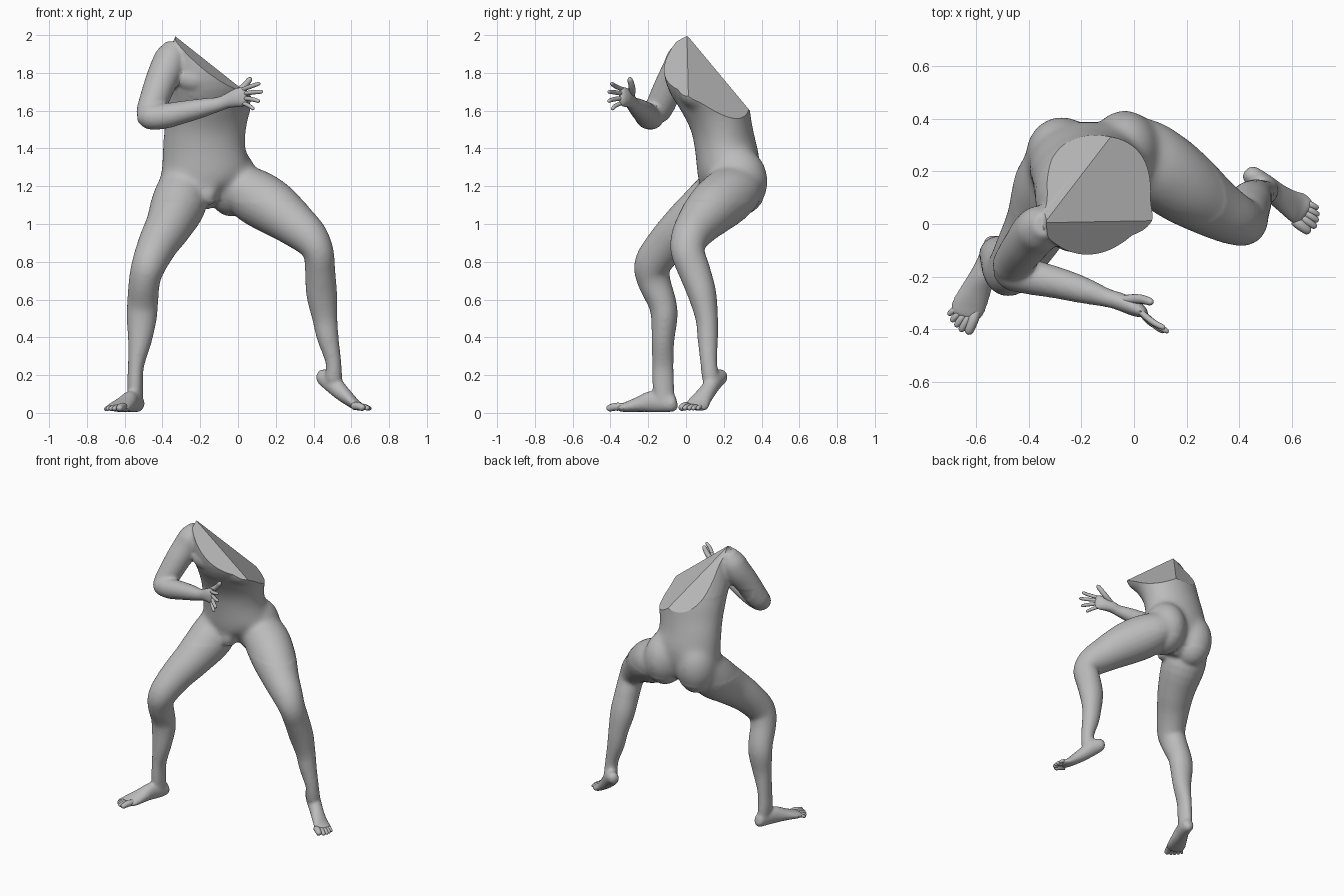
import bpy, bmesh, math
from mathutils import Vector, Matrix

if "Cube" in bpy.data.objects:
    bpy.data.objects.remove(bpy.data.objects["Cube"])

grey = bpy.data.materials.new("stone grey")
grey.use_nodes = True
grey.diffuse_color = (0.5, 0.5, 0.5, 1)
grey.node_tree.nodes["Principled BSDF"].inputs["Base Color"].default_value = (0.5, 0.5, 0.5, 1)
X, Y, Z = Vector((1, 0, 0)), Vector((0, 1, 0)), Vector((0, 0, 1))


def spline(pts, steps=4):
    """Smooth the list of ring values with a Catmull-Rom curve."""
    out = []
    for i in range(len(pts) - 1):
        p0, p1, p2, p3 = pts[max(i - 1, 0)], pts[i], pts[i + 1], pts[min(i + 2, len(pts) - 1)]
        for s in range(steps):
            t = s / steps
            out.append([0.5 * (2 * b + (c - a) * t + (2 * a - 5 * b + 4 * c - d) * t * t
                               + (3 * b - a - 3 * c + d) * t ** 3)
                        for a, b, c, d in zip(p0, p1, p2, p3)])
    return out + [list(pts[-1])]


def tube(bm, rings, ref, sides=24):
    """Loft ellipses (x, y, z, radius along ref, other radius, yaw) along a path."""
    full = []
    for r in rings:
        r = list(r)
        if len(r) == 4:
            r.append(r[3])
        full.append(r + [0] * (6 - len(r)))
    full = spline(full)
    loops = []
    for i, r in enumerate(full):
        a, b = full[max(i - 1, 0)], full[min(i + 1, len(full) - 1)]
        t = (Vector(b[:3]) - Vector(a[:3])).normalized()
        u = (ref - t * t.dot(ref)).normalized()
        u = Matrix.Rotation(r[5], 3, t) @ u
        v = t.cross(u)
        loops.append([bm.verts.new(Vector(r[:3]) + u * r[3] * math.cos(k * math.tau / sides)
                                   + v * r[4] * math.sin(k * math.tau / sides))
                      for k in range(sides)])
    for l0, l1 in zip(loops, loops[1:]):
        for k in range(sides):
            n = (k + 1) % sides
            bm.faces.new((l0[k], l0[n], l1[n], l1[k]))
    bm.faces.new(loops[0][::-1])
    bm.faces.new(loops[-1])


def ball(bm, c, r):
    bmesh.ops.create_uvsphere(bm, u_segments=24, v_segments=14, radius=1,
                              matrix=Matrix.Translation(c) @ Matrix.Diagonal((*r, 1)))


def to_object(bm, name):
    bmesh.ops.recalc_face_normals(bm, faces=bm.faces)
    me = bpy.data.meshes.new(name)
    bm.to_mesh(me)
    bm.free()
    ob = bpy.data.objects.new(name, me)
    bpy.context.collection.objects.link(ob)
    me.materials.append(grey)
    return ob


def shade(ob, angle):
    bpy.ops.object.select_all(action='DESELECT')
    ob.select_set(True)
    bpy.context.view_layer.objects.active = ob
    bpy.ops.object.shade_smooth_by_angle(angle=math.radians(angle))


body = bmesh.new()

# Torso, twisting towards the chest
tube(body, [(-.15, .19, 1.10, .05, .06), (-.165, .21, 1.16, .13, .13),
            (-.17, .22, 1.25, .225, .16), (-.175, .222, 1.33, .228, .168),
            (-.18, .207, 1.42, .218, .163), (-.172, .187, 1.52, .218, .162, .1),
            (-.16, .16, 1.62, .228, .175, .2), (-.138, .12, 1.72, .243, .185, .3),
            (-.13, .07, 1.82, .234, .185, .3), (-.135, .04, 1.95, .21, .155, .3),
            (-.14, .02, 2.10, .19, .12, .3)], X, 32)
# Buttocks, chest muscles and groin
ball(body, (-.275, .265, 1.225), (.138, .145, .19))
ball(body, (-.035, .275, 1.225), (.138, .16, .185))
ball(body, (-.22, -.03, 1.77), (.11, .08, .08))
ball(body, (-.01, .05, 1.70), (.10, .09, .09))
ball(body, (-.155, .125, 1.16), (.05, .06, .06))

# Right leg
tube(body, [(-.28, .26, 1.25, .12), (-.31, .15, 1.12, .147), (-.362, .01, 1.0, .126),
            (-.42, -.095, .90, .108), (-.47, -.175, .79, .092, .098), (-.495, -.17, .70, .083, .088),
            (-.505, -.125, .58, .082, .075), (-.51, -.115, .50, .08, .07),
            (-.52, -.122, .38, .063, .06), (-.54, -.122, .25, .043, .057),
            (-.545, -.12, .14, .042, .058), (-.54, -.11, .05, .038, .05)], X)
# Left leg
tube(body, [(-.05, .28, 1.22, .12, .09), (.02, .26, 1.185, .15, .13), (.10, .21, 1.14, .153, .148),
            (.20, .135, 1.077, .142),
            (.30, .065, .998, .118), (.38, .02, .927, .10), (.425, .01, .85, .09, .082),
            (.435, .045, .75, .085, .08), (.443, .085, .63, .076, .082),
            (.46, .11, .50, .06, .067), (.475, .115, .40, .055, .058),
            (.505, .12, .27, .045, .042), (.505, .13, .18, .045, .045),
            (.50, .13, .15, .03, .03)], Y)
# Feet: the right one flat, the left one on its toes
tube(body, [(-.527, -.045, .045, .012, .015), (-.53, -.06, .045, .036, .04),
            (-.542, -.11, .055, .042, .053), (-.57, -.18, .06, .046, .058),
            (-.60, -.25, .045, .058, .041), (-.628, -.31, .032, .067, .028),
            (-.645, -.345, .027, .06, .02), (-.65, -.36, .026, .045, .012)], X)
tube(body, [(.425, .205, .20, .015, .015), (.44, .192, .195, .035, .04),
            (.485, .155, .17, .043, .052), (.54, .115, .115, .045, .045),
            (.59, .08, .07, .055, .035), (.625, .06, .042, .065, .027),
            (.65, .043, .032, .058, .02), (.66, .036, .03, .045, .012)], Y)

# Right arm, bent at the elbow, and the palm
tube(body, [(-.33, 0, 1.955, .05), (-.35, -.012, 1.89, .085), (-.378, -.035, 1.82, .09),
            (-.413, -.08, 1.74, .084), (-.45, -.13, 1.64, .077), (-.472, -.165, 1.575, .069),
            (-.475, -.17, 1.55, .04)], X)
tube(body, [(-.53, -.17, 1.575, .03), (-.48, -.18, 1.57, .067), (-.40, -.20, 1.57, .068),
            (-.30, -.222, 1.59, .061), (-.20, -.25, 1.612, .052), (-.10, -.282, 1.635, .039, .036),
            (-.06, -.293, 1.65, .04, .035), (0, -.318, 1.67, .053, .033),
            (.035, -.338, 1.675, .054, .022), (.05, -.348, 1.676, .04, .01)], Z)

# Fuse the parts into one skin
raw = to_object(body, "body_parts")
mod = raw.modifiers.new("fuse", 'REMESH')
mod.mode, mod.voxel_size = 'VOXEL', 0.009
mod = raw.modifiers.new("soften", 'SMOOTH')
mod.factor, mod.iterations = 0.5, 14
bpy.context.view_layer.update()
dg = bpy.context.evaluated_depsgraph_get()
skin = bpy.data.meshes.new_from_object(raw.evaluated_get(dg))
bm = bmesh.new()
bm.from_mesh(skin)
bpy.data.objects.remove(raw)
bpy.data.meshes.remove(skin)

# Blend the hips and back further
hips = [v for v in bm.verts if 1.12 < v.co.z < 1.7 and v.co.y > -.06]
for _ in range(35):
    bmesh.ops.smooth_vert(bm, verts=hips, factor=0.5, use_axis_x=True, use_axis_y=True, use_axis_z=True)

# Slice the chest with three slanted planes meeting at the shoulder, and close the cuts
for normal in ((.78, .60, 1), (.80, -.45, 1), (0, 1.2, 1)):
    faces = [f for f in bm.faces if f.calc_center_median().y > -.17]
    geom = faces + list({e for f in faces for e in f.edges}) + list({v for f in faces for v in f.verts})
    cut = bmesh.ops.bisect_plane(bm, geom=geom, dist=1e-5, plane_co=(-.34, .005, 2.0),
                                 plane_no=Vector(normal).normalized(), clear_outer=True)
    rim = [e for e in cut["geom_cut"] if isinstance(e, bmesh.types.BMEdge) and e.is_boundary]
    bmesh.ops.holes_fill(bm, edges=rim, sides=0)
shade(to_object(bm, "body"), 25)


def digits(name, table, bend, ref):
    """Tapered fingers or toes from (base, tip, radius) rows, arched by bend."""
    bm = bmesh.new()
    for base, tip, r in table:
        a, b = Vector(base), Vector(tip)
        rows = [(*(a.lerp(b, t) + Vector(bend) * 4 * t * (1 - t)), r * k)
                for t, k in ((0, .9), (.3, 1), (.6, .95), (.9, .8), (1, .35))]
        tube(bm, rows, ref, 12)
    shade(to_object(bm, name), 60)


# Fingers and thumb
digits("right_fingers", [((.02, -.33, 1.71), (.118, -.395, 1.745), .012),
                         ((.03, -.335, 1.69), (.132, -.41, 1.70), .012),
                         ((.03, -.335, 1.665), (.115, -.41, 1.648), .012),
                         ((.02, -.33, 1.642), (.085, -.39, 1.605), .011)], (.005, -.012, .003), Z)
digits("right_thumb", [((-.04, -.288, 1.68), (.068, -.30, 1.775), .018)], (.01, .008, -.006), Y)

# Toes, big toe first
digits("right_toes", [((-.60, -.33, .03), (-.632, -.418, .02), .021),
                      ((-.625, -.34, .028), (-.66, -.408, .018), .015),
                      ((-.645, -.34, .027), (-.678, -.39, .017), .014),
                      ((-.66, -.33, .026), (-.695, -.37, .016), .013),
                      ((-.672, -.315, .025), (-.706, -.345, .015), .012)], (0, 0, .007), X)
digits("left_toes", [((.61, .015, .035), (.668, -.03, .022), .021),
                     ((.635, .028, .033), (.692, -.012, .02), .015),
                     ((.648, .045, .031), (.70, .012, .019), .014),
                     ((.655, .062, .03), (.703, .034, .018), .013),
                     ((.66, .08, .03), (.70, .06, .018), .012)], (0, 0, .007), Y)
